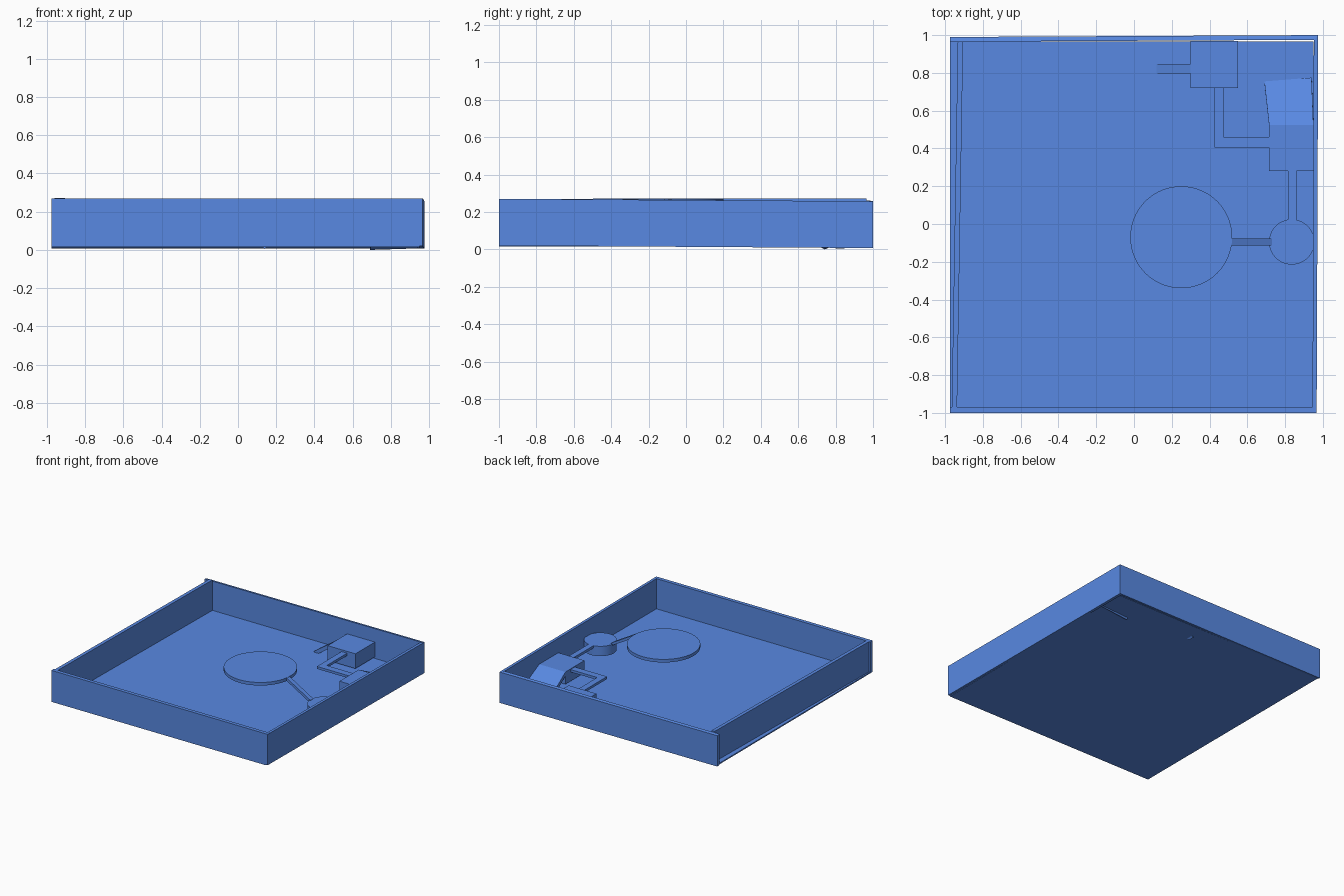
import bpy, bmesh, math
from mathutils import Vector

cube = bpy.data.objects.get("Cube")
if cube:
    bpy.data.objects.remove(cube, do_unlink=True)

BLUE = (0.098, 0.25, 0.76, 1.0)
mat = bpy.data.materials.new("mid_blue")
mat.use_nodes = True
mat.diffuse_color = BLUE
mat.node_tree.nodes["Principled BSDF"].inputs["Base Color"].default_value = BLUE


def finish(name, bm):
    bmesh.ops.recalc_face_normals(bm, faces=bm.faces)
    mesh = bpy.data.meshes.new(name)
    bm.to_mesh(mesh)
    bm.free()
    mesh.materials.append(mat)
    obj = bpy.data.objects.new(name, mesh)
    bpy.context.collection.objects.link(obj)
    return obj


def slab(name, corners, thickness, vertical=True):
    """Extrude a top outline downwards, or square to its own plane."""
    bm = bmesh.new()
    top = bm.faces.new([bm.verts.new(c) for c in corners])
    top.normal_update()
    down = Vector((0, 0, -1)) if vertical else -top.normal * math.copysign(1, top.normal.z)
    new = bmesh.ops.extrude_face_region(bm, geom=[top], use_keep_orig=True)["geom"]
    moved = [v for v in new if isinstance(v, bmesh.types.BMVert)]
    bmesh.ops.translate(bm, verts=moved, vec=down * thickness)
    return finish(name, bm)


def box(name, x0, x1, y0, y1, top, thickness):
    return slab(name, [(x0, y0, top), (x1, y0, top), (x1, y1, top), (x0, y1, top)], thickness)


def disc(name, x, y, radius, bottom, top):
    bm = bmesh.new()
    bmesh.ops.create_cone(bm, cap_ends=True, segments=64, radius1=radius,
                          radius2=radius, depth=top - bottom)
    bmesh.ops.translate(bm, verts=bm.verts, vec=(x, y, (top + bottom) / 2))
    obj = finish(name, bm)
    bpy.ops.object.select_all(action='DESELECT')
    obj.select_set(True)
    bpy.context.view_layer.objects.active = obj
    bpy.ops.object.shade_smooth_by_angle(angle=math.radians(40))


# Tray: floor and four slightly crooked walls
WALL = 0.25
box("floor", -0.975, 0.95, -1, 0.965, 0.025, 0.01)
box("front_wall", -0.975, 0.965, -1, -0.97, 0.27, WALL)
slab("left_side_wall", [(0.945, -1, 0.27), (0.967, -1, 0.27),
                        (0.975, 1, 0.257), (0.952, 1, 0.257)], WALL)
slab("right_side_wall", [(-0.965, -0.985, 0.27), (-0.937, -0.985, 0.27),
                         (-0.905, 0.965, 0.272), (-0.933, 0.965, 0.272)], WALL)
slab("back_wall", [(-0.975, 0.965, 0.262), (0.955, 0.975, 0.262),
                   (0.975, 1, 0.257), (-0.975, 0.99, 0.257)], WALL)

# Raised round platforms
disc("large_platform", 0.25, -0.07, 0.27, 0.245, 0.27)
disc("small_platform", 0.835, -0.095, 0.12, 0.06, 0.14)

# Raised square platforms
box("back_block", 0.30, 0.55, 0.72, 0.97, 0.155, 0.12)
box("side_block", 0.715, 0.95, 0.28, 0.525, 0.145, 0.1)

# Walkways joining the platforms
box("platform_walkway", 0.815, 0.86, 0.02, 0.28, 0.14, 0.02)
slab("corner_walkway", [(0.425, 0.72, 0.14), (0.425, 0.405, 0.14), (0.715, 0.405, 0.14),
                        (0.715, 0.46, 0.14), (0.475, 0.46, 0.14), (0.475, 0.72, 0.14)], 0.02)

# Sloping ramps
slab("platform_ramp", [(0.515, -0.115, 0.27), (0.73, -0.115, 0.145),
                       (0.73, -0.078, 0.145), (0.515, -0.078, 0.27)], 0.02, False)
slab("narrow_ramp", [(0.12, 0.798, 0.03), (0.30, 0.798, 0.155),
                     (0.30, 0.848, 0.155), (0.12, 0.848, 0.03)], 0.03, False)
slab("wide_ramp", [(0.715, 0.525, 0.145), (0.95, 0.525, 0.145),
                   (0.94, 0.775, 0.035), (0.69, 0.755, 0.027)], 0.03, False)
